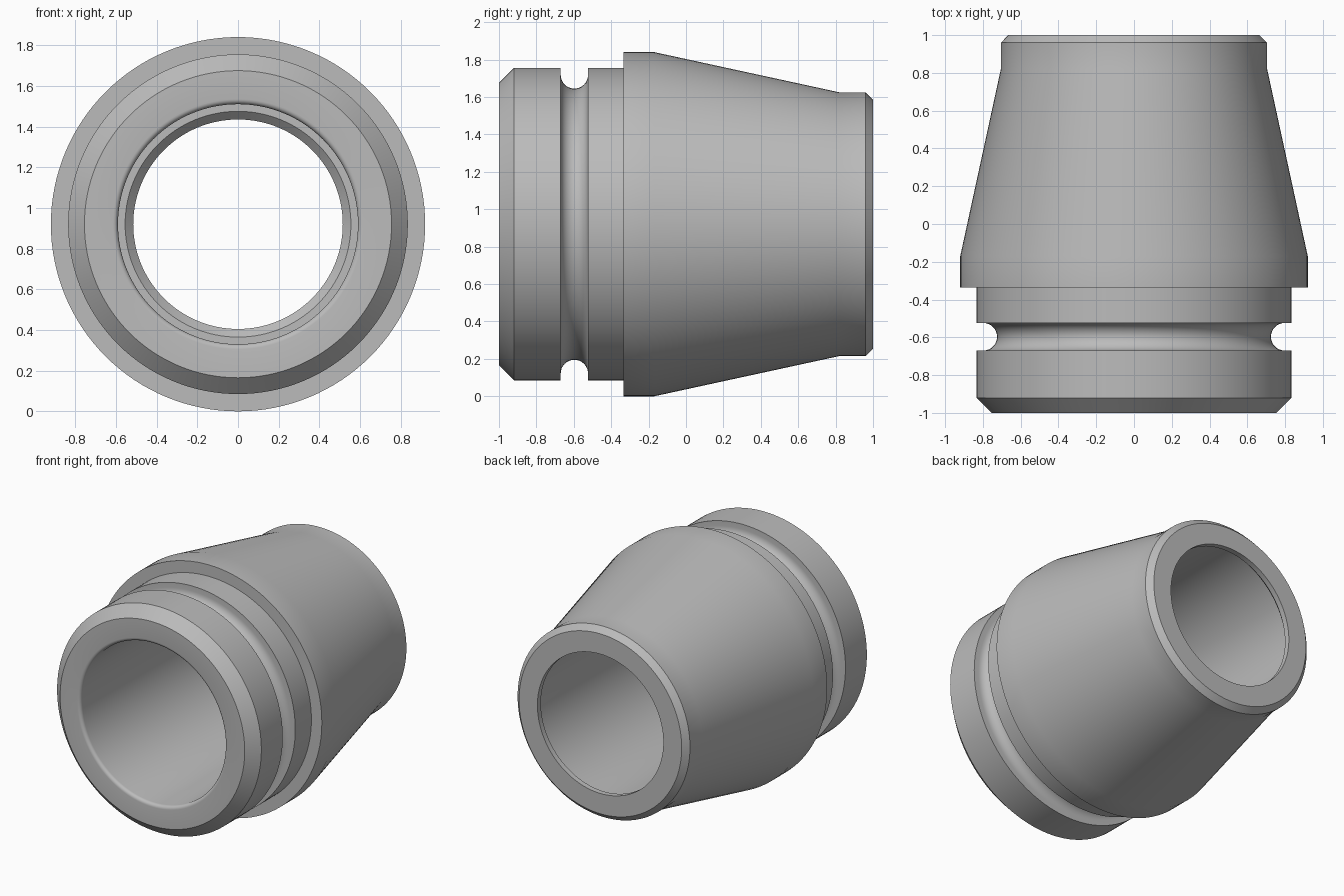
import bpy, bmesh, math
from mathutils import Vector

SEGMENTS = 128
AXIS_Z = 0.92

cube = bpy.data.objects.get("Cube")
if cube:
    bpy.data.objects.remove(cube, do_unlink=True)


def arc(y, r, radius, start, end, steps):
    """Points (y, r) along an arc, with angles in degrees."""
    angles = [math.radians(start + (end - start) * i / steps) for i in range(steps + 1)]
    return [(y + radius * math.cos(a), r + radius * math.sin(a)) for a in angles]


# Closed wall section as (position along the axis, radius)
section = [(-1, 0.755), (-0.92, 0.835), (-0.67, 0.835)]
section += arc(-0.597, 0.798, 0.073, 180, 360, 16)               # seal groove
section += [(-0.524, 0.835), (-0.335, 0.835), (-0.335, 0.92),    # collar shoulder
            (-0.17, 0.92), (0.82, 0.705), (0.96, 0.705),         # taper
            (1, 0.665), (1, 0.515), (0.96, 0.515),               # rear rim
            (0.92, 0.555), (0.92, 0.59)]                         # inner lip and step
section += arc(-0.975, 0.615, 0.025, 270, 180, 5)                # rounded bore mouth

# Revolve the section around the sleeve axis
bm = bmesh.new()
verts = [bm.verts.new((0, y, AXIS_Z + r)) for y, r in section]
edges = [bm.edges.new((v, verts[(i + 1) % len(verts)])) for i, v in enumerate(verts)]
bmesh.ops.spin(bm, geom=verts + edges, cent=Vector((0, 0, AXIS_Z)), axis=Vector((0, 1, 0)),
               angle=math.tau, steps=SEGMENTS, use_merge=True)
bmesh.ops.remove_doubles(bm, verts=bm.verts, dist=1e-5)
bmesh.ops.recalc_face_normals(bm, faces=bm.faces)

mesh = bpy.data.meshes.new("grooved_sleeve")
bm.to_mesh(mesh)
bm.free()
sleeve = bpy.data.objects.new("grooved_sleeve", mesh)
bpy.context.collection.objects.link(sleeve)

# Plain grey metal
grey = bpy.data.materials.new("plain_grey")
grey.use_nodes = True
colour = (0.5, 0.5, 0.5, 1)
grey.diffuse_color = colour
grey.node_tree.nodes["Principled BSDF"].inputs["Base Color"].default_value = colour
mesh.materials.append(grey)

# Smooth walls with crisp machined edges
bpy.ops.object.select_all(action="DESELECT")
sleeve.select_set(True)
bpy.context.view_layer.objects.active = sleeve
bpy.ops.object.shade_smooth_by_angle(angle=math.radians(30))
